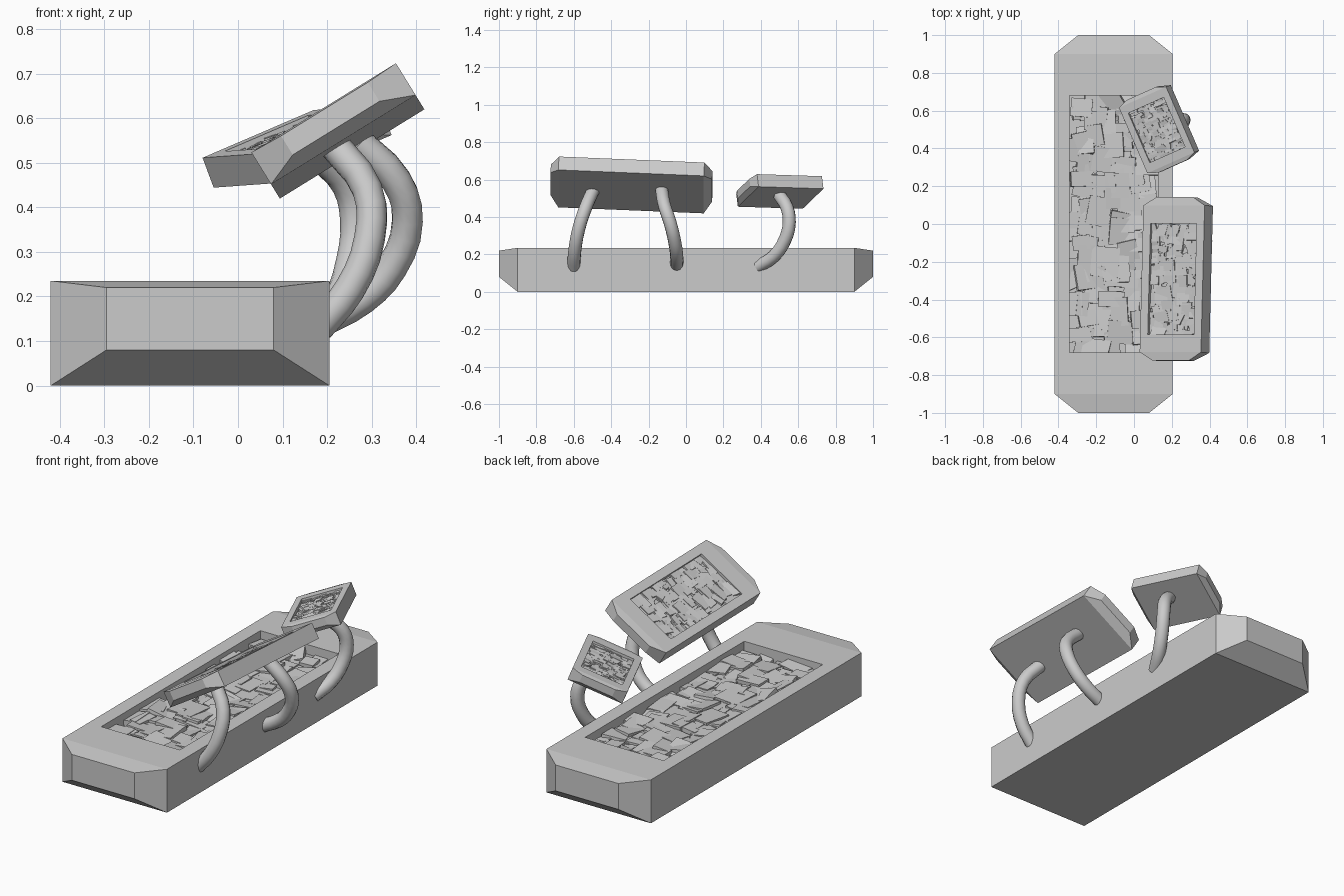
import bpy, bmesh, math, random
from mathutils import Vector, Matrix, Euler

if "Cube" in bpy.data.objects:
    bpy.data.objects.remove(bpy.data.objects["Cube"])

# Master tray size: the panels are scaled copies of the base tray
HW, END, H = 0.3125, 0.9, 0.235
RX, RY, DEPTH = 0.235, 0.68, 0.07


def add_mesh(name, bm, matrix):
    bmesh.ops.recalc_face_normals(bm, faces=bm.faces)
    me = bpy.data.meshes.new(name)
    bm.to_mesh(me)
    bm.free()
    ob = bpy.data.objects.new(name, me)
    bpy.context.collection.objects.link(ob)
    ob.matrix_world = matrix
    return ob


def extrude(bm, face, scale, shift):
    """Extrude one face, scale it about its centre and shift it."""
    new = bmesh.ops.extrude_discrete_faces(bm, faces=[face])["faces"][0]
    c = new.calc_center_median()
    for v in new.verts:
        d = v.co - c
        v.co = c + Vector(shift) + Vector(d[i] * scale[i] for i in range(3))
    return new


def face_towards(bm, direction):
    bm.normal_update()
    return max(bm.faces, key=lambda f: (f.calc_center_median() / 1).dot(Vector(direction)))


def tray(name, matrix):
    """Slab with tapered ends and a sunken rectangle on top (top at z = 0)."""
    bm = bmesh.new()
    bmesh.ops.create_cube(bm, size=2, matrix=Matrix.Translation((0, 0, -H / 2))
                          @ Matrix.Diagonal((HW, END, H / 2, 1)))
    top = face_towards(bm, (0, 0, 1))
    ends = [face_towards(bm, (0, s, 0)) for s in (-1, 1)]
    for s, f in zip((-1, 1), ends):
        extrude(bm, f, (0.6, 1, 0.14 / H), (0, s * 0.1, 0.0325))
    rim = extrude(bm, top, (RX / HW, RY / END, 1), (0, 0, 0))
    extrude(bm, rim, (1, 1, 1), (0, 0, -DEPTH))
    return add_mesh(name, bm, matrix)


def rubble(name, matrix, seed):
    """Broken, overlapping slabs filling the sunken rectangle."""
    rng = random.Random(seed)
    bm = bmesh.new()
    nx, ny = 7, 16
    for i in range(nx):
        for j in range(ny):
            x = -RX + (i + rng.random()) * 2 * RX / nx
            y = -RY + (j + rng.random()) * 2 * RY / ny
            rot = Euler((rng.gauss(0, 0.07), rng.gauss(0, 0.09), rng.gauss(0, 0.12)))
            m = (Matrix.Translation((x, y, rng.uniform(-0.065, -0.045)))
                 @ rot.to_matrix().to_4x4()
                 @ Matrix.Diagonal((rng.uniform(0.06, 0.15), rng.uniform(0.07, 0.16), 0.03, 1)))
            for v in bmesh.ops.create_cube(bm, size=1, matrix=m)["verts"]:
                v.co.x = max(-RX, min(RX, v.co.x))
                v.co.y = max(-RY, min(RY, v.co.y))
                v.co.z = max(-DEPTH - 0.03, min(-0.012, v.co.z))
    return add_mesh(name, bm, matrix)


def frame(center, u, v, width, length, thick):
    """Placement matrix from short axis u, long axis v and wanted sizes."""
    u = Vector(u).normalized()
    n = u.cross(Vector(v)).normalized()
    v = n.cross(u)
    m = Matrix((u, v, n)).transposed().to_4x4()
    return (Matrix.Translation(center) @ m
            @ Matrix.Diagonal((width / (2 * HW), length / 2, thick / H, 1)))


def arm(name, points):
    """Round bent tube through the given points, with closed ends."""
    cu = bpy.data.curves.new(name, "CURVE")
    cu.dimensions = "3D"
    cu.bevel_depth = 0.035
    cu.bevel_resolution = 4
    cu.resolution_u = 3
    cu.use_fill_caps = True
    sp = cu.splines.new("BEZIER")
    sp.bezier_points.add(len(points) - 1)
    for bp, p in zip(sp.bezier_points, points):
        bp.co = p
        bp.handle_left_type = bp.handle_right_type = "AUTO"
    sp.use_smooth = True
    ob = bpy.data.objects.new(name, cu)
    bpy.context.collection.objects.link(ob)


# Base tray and the two tilted panels
placements = {
    "base": Matrix.Translation((-0.1075, 0, H)),
    "large_panel": frame((0.202, -0.29, 0.607), (0.324, 0, 0.2),
                         (0.012, 0.781, -0.037), 0.381, 0.865, 0.084),
    "small_panel": frame((0.12, 0.4975, 0.57), (0.249, 0.111, 0.107),
                         (-0.16, 0.344, -0.015), 0.293, 0.42, 0.072),
}
for k, (name, m) in enumerate(placements.items()):
    tray(name, m)
    rubble(name + "_rubble", m, 11 + k)

# Curved arms from the side of the base to the undersides of the panels
arm("front_arm", [(0.18, -0.6, 0.13), (0.25, -0.595, 0.215), (0.295, -0.575, 0.33),
                  (0.29, -0.54, 0.44), (0.215, -0.497, 0.54)])
arm("middle_arm", [(0.18, -0.05, 0.14), (0.28, -0.05, 0.195), (0.345, -0.06, 0.265),
                   (0.38, -0.085, 0.37), (0.355, -0.115, 0.46), (0.27, -0.13, 0.545)])
arm("rear_arm", [(0.18, 0.385, 0.135), (0.225, 0.47, 0.19), (0.255, 0.53, 0.28),
                 (0.264, 0.552, 0.37), (0.245, 0.54, 0.45), (0.185, 0.5, 0.515)])
